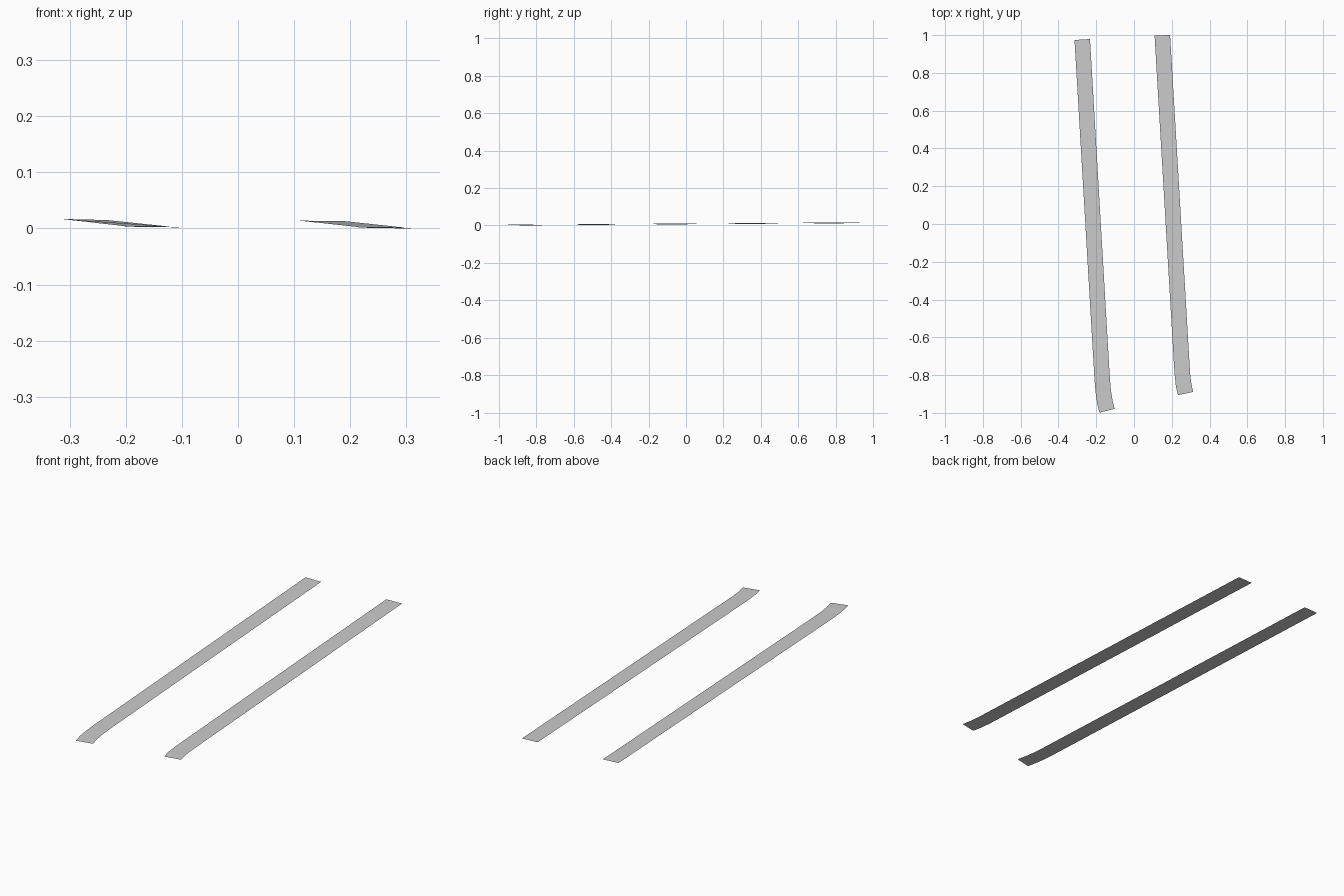
import bpy
import bmesh
from mathutils import Vector

if "Cube" in bpy.data.objects:
    bpy.data.objects.remove(bpy.data.objects["Cube"])


def make_strip(name, rows):
    """Flat ribbon from cross rows: left edge (x, y, z), right edge (x, y, z)."""
    bm = bmesh.new()
    pairs = [(bm.verts.new(Vector(a)), bm.verts.new(Vector(b))) for a, b in rows]
    for (l0, r0), (l1, r1) in zip(pairs, pairs[1:]):
        bm.faces.new((l0, l1, r1, r0))
    bmesh.ops.recalc_face_normals(bm, faces=bm.faces)
    for f in bm.faces:
        f.normal_update()
        if f.normal.z < 0:
            f.normal_flip()
    mesh = bpy.data.meshes.new(name)
    bm.to_mesh(mesh)
    bm.free()
    obj = bpy.data.objects.new(name, mesh)
    bpy.context.collection.objects.link(obj)
    return obj


# left strip: long straight run, then a gentle curve at the front end
make_strip("left_strip", [
    ((-0.315, 0.974, 0.017), (-0.233, 0.979, 0.015)),
    ((-0.209, -0.825, 0.005), (-0.128, -0.815, 0.004)),
    ((-0.203, -0.895, 0.004), (-0.122, -0.882, 0.003)),
    ((-0.195, -0.950, 0.004), (-0.114, -0.932, 0.003)),
    ((-0.183, -0.999, 0.003), (-0.103, -0.979, 0.002)),
])

# right strip: same shape, offset
make_strip("right_strip", [
    ((0.109, 0.997, 0.014), (0.191, 1.001, 0.013)),
    ((0.211, -0.735, 0.003), (0.293, -0.725, 0.002)),
    ((0.216, -0.805, 0.002), (0.297, -0.792, 0.001)),
    ((0.222, -0.860, 0.002), (0.303, -0.842, 0.001)),
    ((0.233, -0.906, 0.001), (0.313, -0.889, 0.000)),
])
